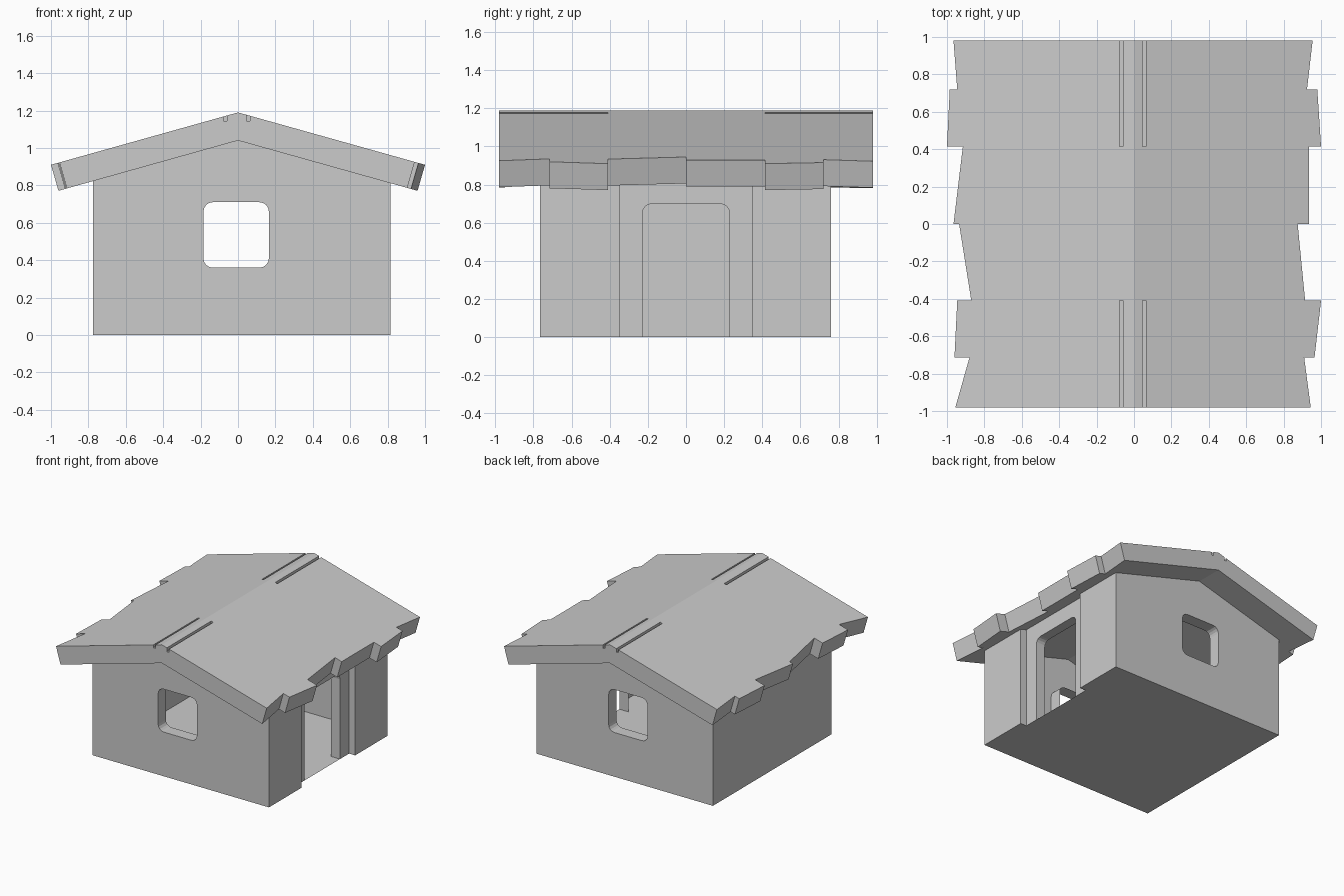
import bpy, bmesh, math

if "Cube" in bpy.data.objects:
    bpy.data.objects.remove(bpy.data.objects["Cube"])

SLOPE = 0.28
X0, X1, Y0, Y1 = -0.775, 0.815, -0.765, 0.76      # wall footprint
top_z = lambda x: 1.19 - SLOPE * abs(x)            # roof top plane
under_z = lambda x: 1.04 - SLOPE * abs(x)          # roof underside plane


def finish(bm, name):
    bmesh.ops.remove_doubles(bm, verts=bm.verts, dist=1e-5)
    bmesh.ops.recalc_face_normals(bm, faces=bm.faces)
    me = bpy.data.meshes.new(name)
    bm.to_mesh(me)
    bm.free()
    ob = bpy.data.objects.new(name, me)
    bpy.context.collection.objects.link(ob)
    return ob


def face(bm, pts):
    return bm.faces.new([bm.verts.new(p) for p in pts])


def arc(cx, cz, r, a0, n=4):
    return [(cx + r * math.cos(math.radians(a0 + 90 * i / n)),
             cz + r * math.sin(math.radians(a0 + 90 * i / n))) for i in range(n + 1)]


def fill(bm, loops):
    """Flat sheet with holes: first loop is the outline."""
    edges = []
    for loop in loops:
        vs = [bm.verts.new(p) for p in loop]
        edges += [bm.edges.new((vs[i], vs[i - 1])) for i in range(len(vs))]
    bmesh.ops.triangle_fill(bm, edges=edges, use_beauty=True, use_dissolve=False)


def strip(bm, a, b, closed=True):
    for i in range(0 if closed else 1, len(a)):
        face(bm, (a[i - 1], a[i], b[i], b[i - 1]))


# House shell: gables with windows, plain left wall, recessed doorway on the right
bm = bmesh.new()
wl, wr, wb, wt, r = -0.185, 0.165, 0.36, 0.71, 0.05
window = (arc(wr - r, wt - r, r, 0) + arc(wl + r, wt - r, r, 90)
          + arc(wl + r, wb + r, r, 180) + arc(wr - r, wb + r, r, 270))
gable = [(X0, 0), (X1, 0), (X1, under_z(X1)), (0, under_z(0)), (X0, under_z(X0))]
for y, d in ((Y0, 0.1), (Y1, -0.1)):
    hole = [(x, y, z) for x, z in window]
    fill(bm, [[(x, y, z) for x, z in gable], hole])
    strip(bm, hole, [(x, y + d, z) for x, y, z in hole])

face(bm, [(X0, Y0, 0), (X0, Y1, 0), (X0, Y1, under_z(X0)), (X0, Y0, under_z(X0))])

xr, xi, yr = 0.76, 0.68, 0.345                     # recess plane, jamb depth, recess half width
for ya, yb in ((Y0, -yr), (yr, Y1)):
    face(bm, [(X1, ya, 0), (X1, yb, 0), (X1, yb, under_z(X1)), (X1, ya, under_z(X1))])
for y in (-yr, yr):
    face(bm, [(xr, y, 0), (X1, y, 0), (X1, y, under_z(X1)), (xr, y, under_z(xr))])
door = [(0.228, 0)] + arc(0.178, 0.65, 0.05, 0) + arc(-0.178, 0.65, 0.05, 90) + [(-0.228, 0)]
opening = [(xr, y, z) for y, z in door]
fill(bm, [opening + [(xr, -yr, 0), (xr, -yr, under_z(xr)), (xr, yr, under_z(xr)), (xr, yr, 0)]])
strip(bm, opening, [(xi, y, z) for x, y, z in opening], closed=False)

# Floor, notched at the doorway
fill(bm, [[(X0, Y0, 0), (X1, Y0, 0), (X1, -yr, 0), (xr, -yr, 0),
           (xr, -0.228, 0), (xr, 0.228, 0),
           (xr, yr, 0), (X1, yr, 0), (X1, Y1, 0), (X0, Y1, 0)]])
finish(bm, "house_walls")

# Roof slab: uneven boards along the eaves, slots beside the ridge at both ends
# y start, y end, left eave start/end, right eave start/end
boards = [(-0.98, -0.715, -0.955, -0.88, 0.945, 0.91),
          (-0.715, -0.41, -0.96, -0.945, 0.965, 1.0),
          (-0.41, 0.0, -0.87, -0.935, 0.915, 0.875),
          (0.0, 0.415, -0.965, -0.915, 0.935, 0.935),
          (0.415, 0.72, -1.0, -0.985, 1.0, 0.98),
          (0.72, 0.98, -0.945, -0.965, 0.925, 0.955)]
slots = [(-0.077, -0.058), (0.045, 0.064)]


def eave(x, y):
    xb = x - math.copysign(0.04, x)
    return [(xb, y, under_z(xb)), (x, y, top_z(x))]


def slot(a, b, y, deep):
    pts = [(a, y, top_z(a)), (a, y, 1.145), (b, y, 1.145), (b, y, top_z(b))]
    return pts if deep else [pts[0], pts[3]]


def ring(y, xl, xr_, deep):
    return (eave(xl, y) + slot(*slots[0], y, deep) + [(0, y, top_z(0))]
            + slot(*slots[1], y, deep) + eave(xr_, y)[::-1] + [(0, y, under_z(0))])


bm = bmesh.new()
for i, (ya, yb, la, lb, ra, rb) in enumerate(boards):
    deep = i not in (2, 3)
    start, end = ring(ya, la, ra, deep), ring(yb, lb, rb, deep)
    strip(bm, start, end)
    if i == 0:
        face(bm, start)
    if i == len(boards) - 1:
        face(bm, end)
    else:                                          # steps between neighbouring boards
        nxt = boards[i + 1]
        for p, q in ((lb, nxt[2]), (rb, nxt[4])):
            if abs(p - q) > 1e-4:
                face(bm, eave(p, yb) + eave(q, yb)[::-1])
    if i in (1, 3):                                # slot ends
        for a, b in slots:
            face(bm, slot(a, b, yb, True))
finish(bm, "roof")
